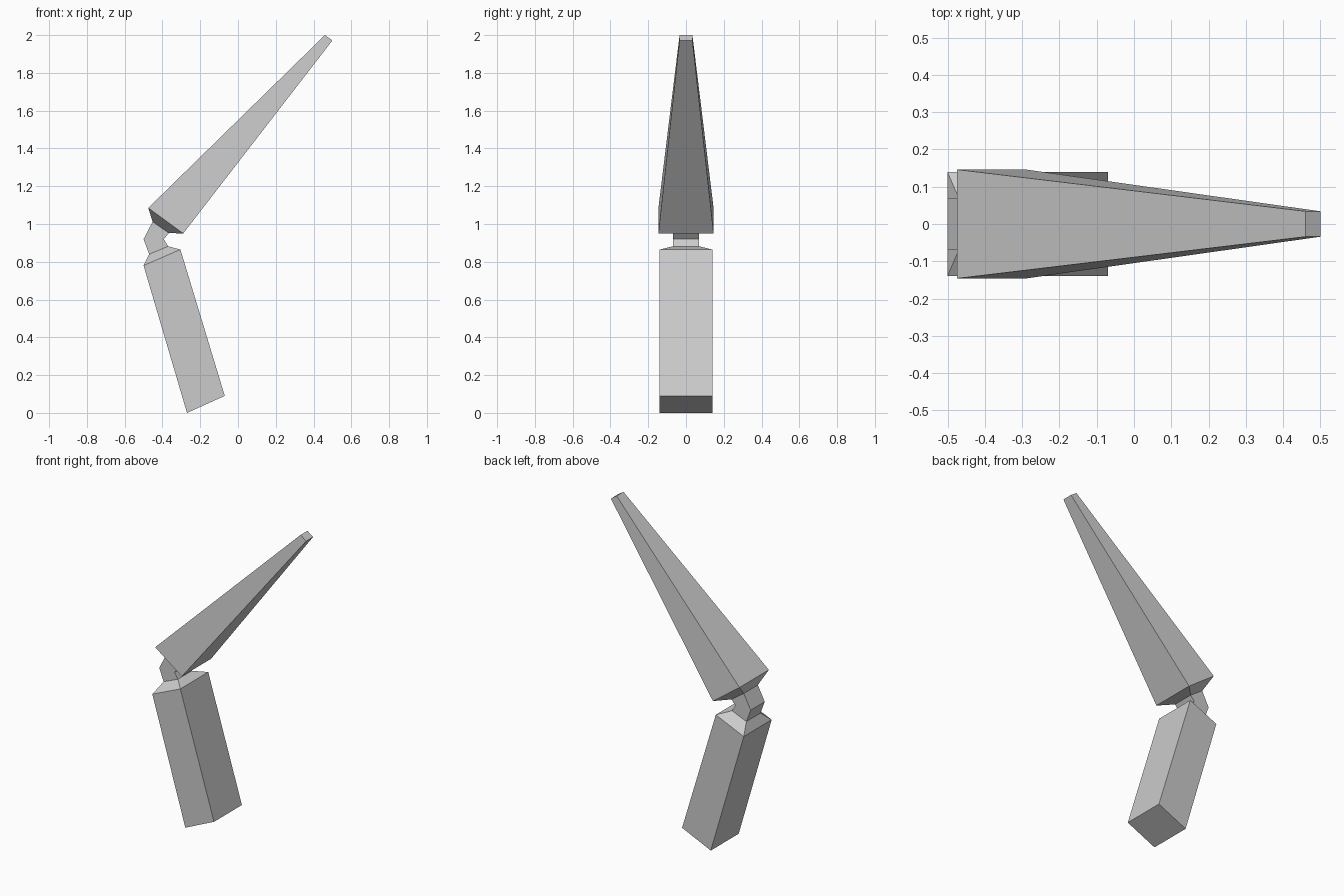
import bpy, bmesh

if "Cube" in bpy.data.objects:
    bpy.data.objects.remove(bpy.data.objects["Cube"])

# Limb cross-sections: back point (x, z), front point (x, z), half width in y
sections = [
    ((-0.27, 0.00), (-0.07, 0.09), 0.139),    # lower end
    ((-0.50, 0.78), (-0.305, 0.865), 0.139),  # lower shoulder
    ((-0.47, 0.84), (-0.37, 0.882), 0.07),    # neck bottom
    ((-0.50, 0.92), (-0.393, 0.92), 0.07),    # neck bend
    ((-0.452, 1.012), (-0.366, 0.952), 0.07), # neck top
    ((-0.475, 1.085), (-0.29, 0.95), 0.146),  # upper shoulder
    ((0.46, 2.00), (0.50, 1.972), 0.034),     # tip
]

# Bent limb: one four-sided loft through all sections
bm = bmesh.new()
rings = []
for (ax, az), (bx, bz), w in sections:
    rings.append([bm.verts.new(p) for p in
                  ((ax, -w, az), (bx, -w, bz), (bx, w, bz), (ax, w, az))])
for lo, hi in zip(rings, rings[1:]):
    for i in range(4):
        j = (i + 1) % 4
        bm.faces.new((lo[i], lo[j], hi[j], hi[i]))
bm.faces.new(rings[0][::-1])
bm.faces.new(rings[-1])
bmesh.ops.recalc_face_normals(bm, faces=bm.faces)

mesh = bpy.data.meshes.new("bent_limb")
bm.to_mesh(mesh)
bm.free()
bpy.context.collection.objects.link(bpy.data.objects.new("bent_limb", mesh))
